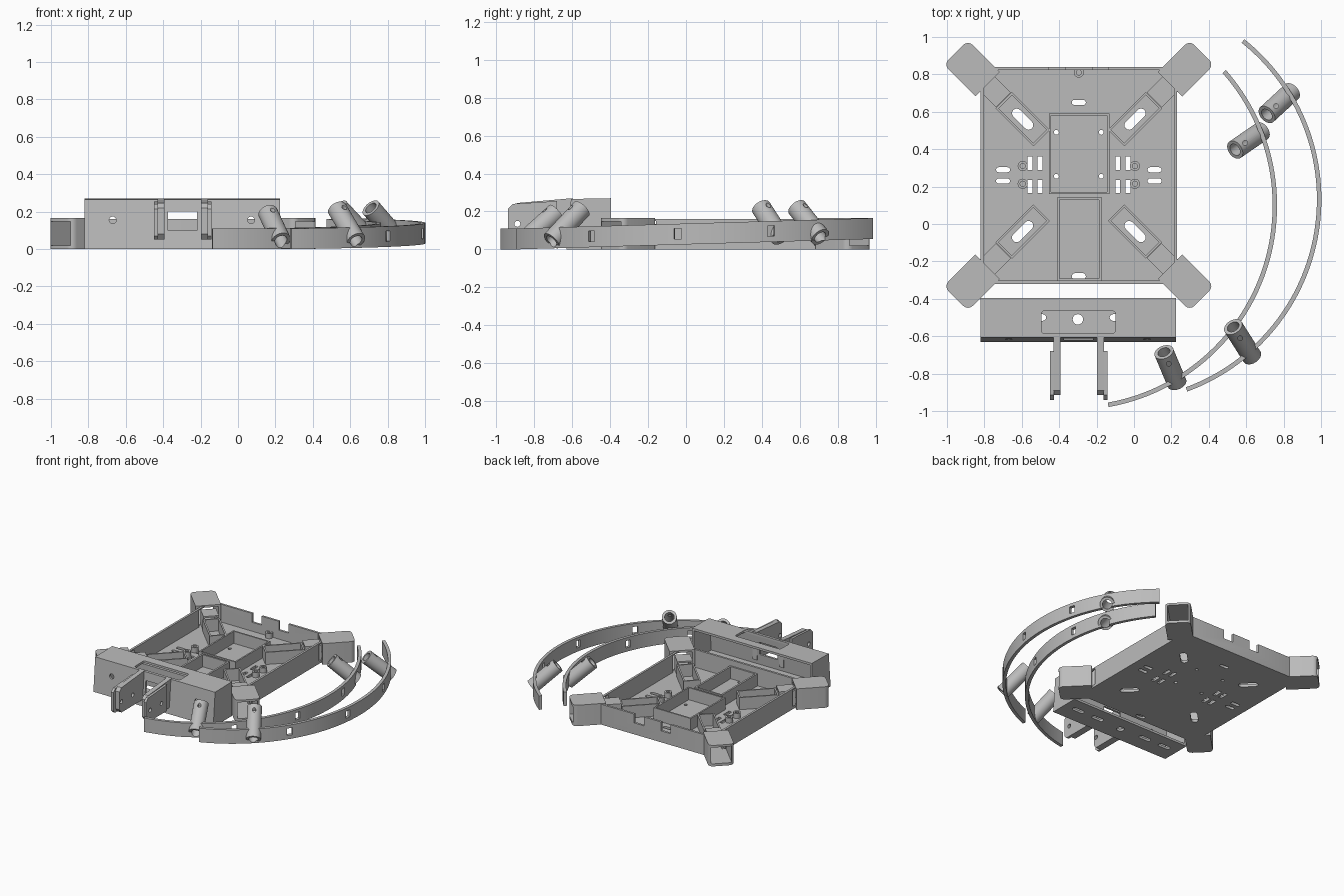
import bpy, bmesh, math
from mathutils import Matrix, Vector

if "Cube" in bpy.data.objects:
    bpy.data.objects.remove(bpy.data.objects["Cube"])

GREY = bpy.data.materials.new("grey plastic")
GREY.diffuse_color = (0.5, 0.5, 0.5, 1)
GREY.use_nodes = True
GREY.node_tree.nodes["Principled BSDF"].inputs["Base Color"].default_value = GREY.diffuse_color
CX, CY = -0.295, 0.26                      # tray centre
TAU = math.tau
T = Matrix.Translation


def prism(name, pts, z0, z1, mat=Matrix()):
    """Extrude a 2D outline from z0 to z1."""
    bm = bmesh.new()
    lo = [bm.verts.new((x, y, z0)) for x, y in pts]
    hi = [bm.verts.new((x, y, z1)) for x, y in pts]
    n = len(pts)
    bm.faces.new(lo[::-1])
    bm.faces.new(hi)
    for i in range(n):
        j = (i + 1) % n
        bm.faces.new((lo[i], lo[j], hi[j], hi[i]))
    bm.transform(mat)
    bmesh.ops.recalc_face_normals(bm, faces=bm.faces)
    me = bpy.data.meshes.new(name)
    bm.to_mesh(me)
    bm.free()
    me.materials.append(GREY)
    ob = bpy.data.objects.new(name, me)
    bpy.context.collection.objects.link(ob)
    return ob


def rect(x0, x1, y0, y1):
    return [(x0, y0), (x1, y0), (x1, y1), (x0, y1)]


def circle(r, n=24, x=0, y=0):
    return [(x + r * math.cos(TAU * i / n), y + r * math.sin(TAU * i / n)) for i in range(n)]


def slot(length, width, n=8):
    r, h = width / 2, length / 2 - width / 2
    right = [(h + r * math.cos(a), r * math.sin(a)) for a in
             [-math.pi / 2 + math.pi * i / n for i in range(n + 1)]]
    return right + [(-x, -y) for x, y in right]


def rounded(x0, x1, y0, y1, r, n=4):
    pts = []
    for k, (x, y) in enumerate([(x1 - r, y1 - r), (x0 + r, y1 - r), (x0 + r, y0 + r), (x1 - r, y0 + r)]):
        for i in range(n + 1):
            a = (k + i / n) * math.pi / 2
            pts.append((x + r * math.cos(a), y + r * math.sin(a)))
    return pts


def cut(ob, cutters):
    """Subtract every cutter and remove it."""
    bpy.context.view_layer.objects.active = ob
    for c in cutters:
        m = ob.modifiers.new("cut", 'BOOLEAN')
        m.operation, m.solver, m.object = 'DIFFERENCE', 'EXACT', c
        bpy.ops.object.modifier_apply(modifier=m.name)
        bpy.data.objects.remove(c)
    return ob


def smooth(ob):
    bpy.ops.object.select_all(action='DESELECT')
    ob.select_set(True)
    bpy.context.view_layer.objects.active = ob
    bpy.ops.object.shade_smooth_by_angle(angle=math.radians(30))


def slot_at(x, y, length, width, ang=0.0):
    return prism("cutter", slot(length, width), -0.1, 0.05, T((x, y, 0)) @ Matrix.Rotation(ang, 4, 'Z'))


def radial(ang):
    return T((CX, CY, 0)) @ Matrix.Rotation(ang, 4, 'Z')


DIAG = [math.radians(a) for a in (45, 135, 225, 315)]

# Tray: floor and rim in one piece
tray = prism("tray", rounded(-0.82, 0.23, -0.32, 0.84, 0.06), 0, 0.16)
cuts = [prism("cutter", rounded(-0.803, 0.213, -0.303, 0.823, 0.045), 0.02, 0.3)]
cuts += [prism("cutter", rect(CX + s * 0.117 - 0.042, CX + s * 0.117 + 0.042, 0.8, 0.9), 0.09, 0.3)
         for s in (-1, 1)]
for a in DIAG:
    cuts.append(prism("cutter", rect(0.64, 1.0, -0.076, 0.076), 0.02, 0.15, radial(a)))
    cuts.append(slot_at(CX + 0.425 * math.cos(a), CY + 0.425 * math.sin(a), 0.14, 0.05, a))
# Ventilation and strap slots
for s in (-1, 1):
    for y in (0.23, 0.29):
        cuts.append(slot_at(CX + s * 0.405, y, 0.075, 0.027))
    for x in (0.208, 0.262):
        for y in (0.20, 0.325):
            cuts.append(prism("cutter", rect(-0.013, 0.013, -0.035, 0.035), -0.1, 0.05,
                              T((CX + s * x, y, 0))))
    for y in (0.255, 0.49):
        cuts.append(prism("cutter", circle(0.013, 12, CX + s * 0.12, y), -0.1, 0.05))
cuts += [slot_at(CX, 0.65, 0.075, 0.027), slot_at(CX, -0.28, 0.075, 0.035)]
smooth(cut(tray, cuts))


def wall_ring(name, x0, x1, y0, y1, t, top, mat=Matrix()):
    return cut(prism(name, rect(x0, x1, y0, y1), 0.015, top, mat),
               [prism("cutter", rect(x0 + t, x1 - t, y0 + t, y1 - t), -0.1, 0.4, mat)])


# Compartments in the middle of the tray
wall_ring("upper_compartment", -0.455, -0.132, 0.16, 0.592, 0.012, 0.115)
wall_ring("lower_compartment", -0.412, -0.172, -0.305, 0.142, 0.014, 0.115)

# Screw posts
for i, (x, y) in enumerate([(-0.3, 0.215), (-0.3, 0.31), (0.3, 0.215), (0.3, 0.31), (0, 0.81)]):
    smooth(cut(prism(f"screw_post_{i}", circle(0.027, 20, CX + x, y), 0.015, 0.06),
               [prism("cutter", circle(0.014, 12, CX + x, y), 0.03, 0.2)]))

# Diagonal arms: hollow tube, narrow throat and slotted pocket
for i, a in enumerate(DIAG):
    m = radial(a)
    outline = [(0.69, -0.092)] + [p for p in rounded(0.5, 0.93, -0.092, 0.092, 0.035) if p[0] > 0.8]
    outline = [p for p in rounded(0.5, 0.93, -0.092, 0.092, 0.035) if p[0] > 0.8 and p[1] >= 0] \
        + [(0.69, 0.092), (0.69, -0.092)] \
        + [p for p in rounded(0.5, 0.93, -0.092, 0.092, 0.035) if p[0] > 0.8 and p[1] < 0]
    smooth(cut(prism(f"arm_{i}", outline, 0, 0.165, m),
               [prism("cutter", rect(0.6, 1.1, -0.074, 0.074), 0.02, 0.148, m)]))
    cut(prism(f"arm_throat_{i}", rect(0.57, 0.69, -0.056, 0.056), 0.015, 0.135, m),
        [prism("cutter", rect(0.5, 0.8, -0.044, 0.044), 0.02, 0.123, m)])
    wall_ring(f"arm_pocket_{i}", 0.282, 0.568, -0.062, 0.062, 0.012, 0.115, m)

# Front bracket: open-backed channel
YZ = Matrix(((0, 0, 1, 0), (1, 0, 0, 0), (0, 1, 0, 0), (0, 0, 0, 1)))
bracket = prism("front_bracket", [(-0.63, 0), (-0.395, 0), (-0.395, 0.27), (-0.607, 0.266)], -0.82, 0.225, YZ)
cuts = [prism("cutter", [(-0.612, 0.018), (-0.3, 0.018), (-0.3, 0.254), (-0.591, 0.25)], -0.803, 0.208, YZ),
        prism("cutter", rounded(-0.495, -0.1, -0.585, -0.465, 0.015), 0.2, 0.4),
        prism("cutter", circle(0.028, 20, -0.3, -0.51), -0.1, 0.1),
        prism("cutter", rect(-0.375, -0.22, -0.7, -0.55), 0.1, 0.2)]
XZ = T((0, -0.6, 0)) @ Matrix.Rotation(math.pi / 2, 4, 'X')
for x in (-0.67, 0.07):
    cuts.append(prism("cutter", circle(0.019, 16, x, 0.155), -0.06, 0.06, XZ))
for x in (-0.7, -0.52, -0.08, 0.1):
    cuts.append(slot_at(x, -0.5, 0.1, 0.035))
cut(bracket, cuts)

# Hinge ears: a long inner plate with a thinner outer plate
for s, side in ((-1, "left"), (1, "right")):
    for part, x0, x1, pts in (
            ("ear", 0.098, 0.135, [(-0.60, 0.05), (-0.89, 0.05), (-0.915, 0.08), (-0.915, 0.22), (-0.89, 0.245), (-0.60, 0.27)]),
            ("ear_plate", 0.133, 0.153, [(-0.68, 0.05), (-0.92, 0.05), (-0.94, 0.07), (-0.94, 0.215), (-0.915, 0.24), (-0.68, 0.255)])):
        xs = sorted((CX + s * x0, CX + s * x1))
        cut(prism(f"{part}_{side}", pts, xs[0], xs[1], YZ),
            [prism("cutter", circle(0.016, 12, y, 0.135), -1, 1, YZ) for y in (-0.89, -0.75)])


# Curved bands: rise gently to the back, with square windows
def band(name, cx, cy, mid, r=1.083, half=60.6, t=0.012, n=64):
    angs = [math.radians(mid - half + 2 * half * i / n) for i in range(n + 1)]
    pts = [((r + t) * math.cos(a), (r + t) * math.sin(a)) for a in angs] \
        + [((r - t) * math.cos(a), (r - t) * math.sin(a)) for a in reversed(angs)]
    ob = prism(name, pts, 0, 0.11, T((cx, cy, 0)))
    cut(ob, [prism("cutter", rect(1.0, 1.2, -0.02, 0.02), 0.03, 0.085,
                   T((cx, cy, 0)) @ Matrix.Rotation(math.radians(mid + d), 4, 'Z')) for d in (-26, 0, 26)])
    for v in ob.data.vertices:
        v.co.z += max(0, 0.0292 * (v.co.y + 0.9))
    return ob


bands = [band("outer_band", -0.093, 0.132, -9.2), band("inner_band", -0.33, 0.099, -19.2)]

# Slanted sockets on the bands: low end, high end
for i, (lo, hi, b) in enumerate([
        ((0.835, 0.70, 0.075), (0.71, 0.585, 0.22), 0), ((0.675, 0.49, 0.075), (0.54, 0.397, 0.22), 1),
        ((0.625, -0.70, 0.055), (0.53, -0.55, 0.215), 0), ((0.225, -0.84, 0.055), (0.16, -0.685, 0.195), 1)]):
    lo, hi = Vector(lo), Vector(hi)
    d = hi - lo
    m = T(lo) @ d.to_track_quat('Z', 'Y').to_matrix().to_4x4()
    pin = T(lo + d * 0.6)
    cut(bands[b], [prism("cutter", circle(0.034, 28), -0.15, d.length + 0.1, m)])
    smooth(cut(prism(f"socket_{i}", circle(0.053, 36), -0.015, d.length, m),
               [prism("cutter", circle(0.034, 28), -0.1, d.length + 0.1, m),
                prism("cutter", circle(0.013, 12), 0, 0.2, pin)]))
for b in bands:
    smooth(b)
